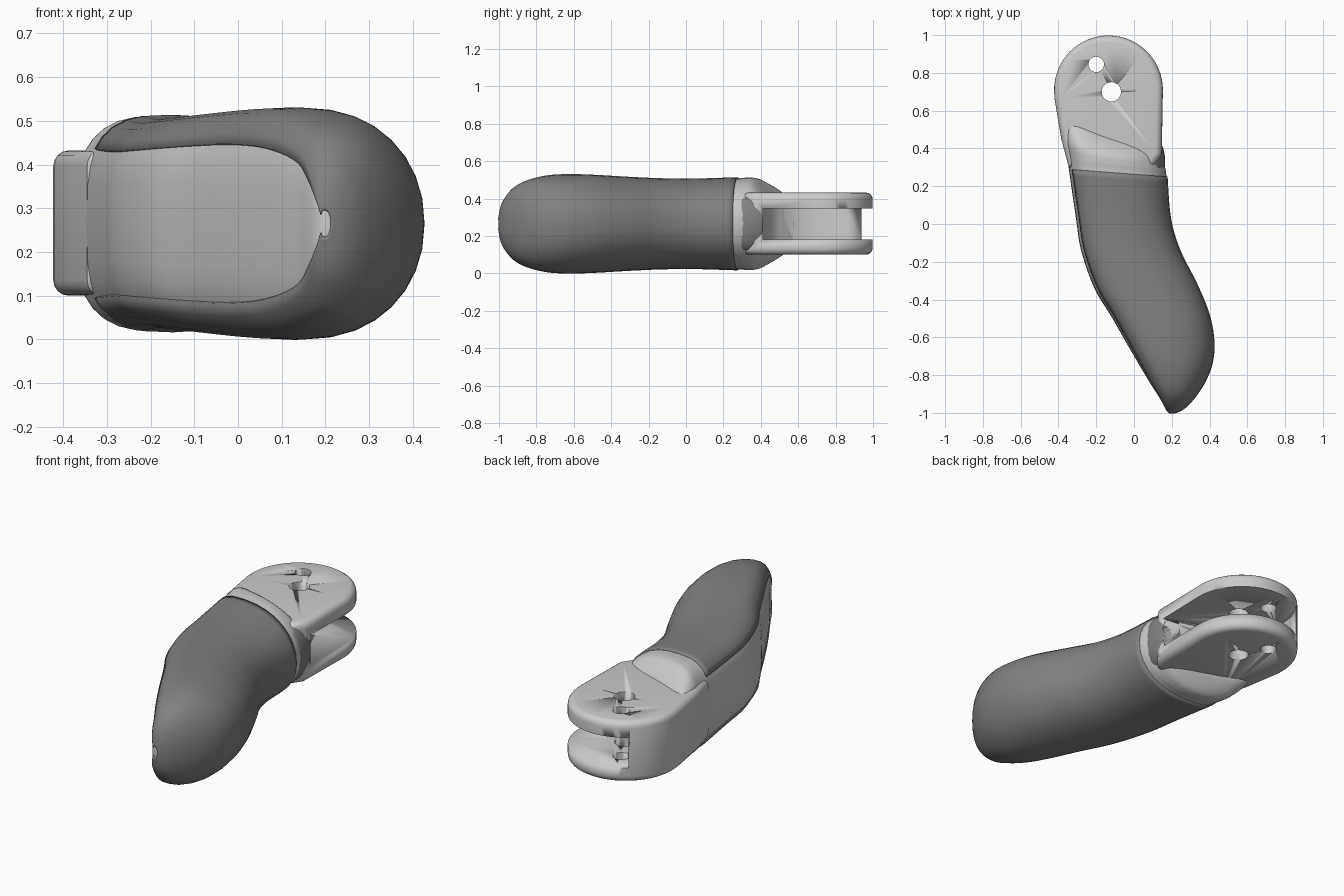
import bpy, bmesh, math
from mathutils import Vector

if "Cube" in bpy.data.objects:
    bpy.data.objects.remove(bpy.data.objects["Cube"])

MID = 0.265
dark = bpy.data.materials.new("dark_grip")
dark.diffuse_color = (0.22, 0.22, 0.22, 1)
dark.use_nodes = True
dark.node_tree.nodes["Principled BSDF"].inputs["Base Color"].default_value = dark.diffuse_color


def finish(name, bm, angle=35):
    bmesh.ops.recalc_face_normals(bm, faces=bm.faces)
    me = bpy.data.meshes.new(name)
    bm.to_mesh(me)
    bm.free()
    ob = bpy.data.objects.new(name, me)
    bpy.context.collection.objects.link(ob)
    bpy.ops.object.select_all(action='DESELECT')
    ob.select_set(True)
    bpy.context.view_layer.objects.active = ob
    bpy.ops.object.shade_smooth_by_angle(angle=math.radians(angle))
    return ob


def apply(ob, kind, **props):
    m = ob.modifiers.new(kind, kind)
    for k, v in props.items():
        setattr(m, k, v)
    bpy.context.view_layer.objects.active = ob
    bpy.ops.object.modifier_apply(modifier=m.name)


def spline(rows, steps=5):
    out = []
    for i in range(len(rows) - 1):
        a, b, c, d = (rows[max(0, min(len(rows) - 1, i + k))] for k in (-1, 0, 1, 2))
        for s in range(steps):
            t = s / steps
            out.append([q + 0.5 * t * (r - p + t * (2*p - 5*q + 4*r - w + t * (3*(q - r) + w - p)))
                        for p, q, r, w in zip(a, b, c, d)])
    return out + [list(rows[-1])]


def section(row, k, n=32):
    # flat-ish back (left), fully round front (right)
    lx, ly, rx, ry, h, bow = row
    a = 2 * math.pi * k / n
    c, s = math.cos(a), math.sin(a)
    e = 2.15 if c > 0 else 3.2
    u = 0.38 + (0.62 if c > 0 else -0.38) * abs(c) ** (2 / e)
    v = math.copysign(abs(s) ** (2 / e), s)
    y = ly + (ry - ly) * u - bow * 4 * u * (1 - u)
    return Vector((lx + (rx - lx) * u, y, MID + h * v))


def loft(rows, ks, closed):
    bm = bmesh.new()
    rings = [[bm.verts.new(section(r, k)) for k in ks] for r in rows]
    n = len(ks)
    for a, b in zip(rings, rings[1:]):
        for i in range(n if closed else n - 1):
            j = (i + 1) % n
            bm.faces.new((a[i], a[j], b[j], b[i]))
    if closed:
        bm.faces.new(rings[0])
        bm.faces.new(rings[-1])
    return bm


def prism(pts, z0, z1, bevel=0):
    bm = bmesh.new()
    f = bm.faces.new([bm.verts.new((x, y, z0)) for x, y in pts])
    ext = bmesh.ops.extrude_face_region(bm, geom=[f])['geom']
    bmesh.ops.translate(bm, vec=(0, 0, z1 - z0),
                        verts=[g for g in ext if isinstance(g, bmesh.types.BMVert)])
    if bevel:
        rim = [e for e in bm.edges if abs(e.verts[0].co.z - e.verts[1].co.z) < 1e-5]
        bmesh.ops.bevel(bm, geom=rim, offset=bevel, segments=4, profile=0.5, affect='EDGES')
    return bm


def circle(x, y, r, a0=0, a1=360, n=32):
    return [(x + r * math.cos(math.radians(a0 + (a1 - a0) * i / n)),
             y + r * math.sin(math.radians(a0 + (a1 - a0) * i / n))) for i in range(n)]


# stations: back x, y, front x, y, half height, bow
upper = [(-.395, .60, .145, .45, .15, .06), (-.39, .55, .15, .41, .19, .05),
         (-.372, .44, .155, .36, .24, .03), (-.355, .36, .165, .30, .247, .01)]
lower = [(-.345, .29, .172, .25, .243, 0), (-.31, .05, .19, .03, .236, 0),
         (-.28, -.14, .24, -.14, .238, 0), (-.21, -.34, .33, -.32, .247, 0),
         (-.12, -.49, .395, -.48, .256, 0), (-.04, -.63, .42, -.62, .26, 0),
         (.03, -.75, .412, -.73, .253, 0), (.09, -.85, .38, -.82, .23, 0),
         (.135, -.92, .335, -.895, .195, 0), (.16, -.965, .285, -.955, .14, 0),
         (.175, -.987, .245, -.985, .09, 0), (.19, -.998, .212, -.998, .03, 0)]

# lever body
body = finish("lever_body", loft(spline(upper + lower), range(32), True))

# dark grip wrapped round the front, leaving the back strip open
grip = finish("grip_cover", loft(spline(lower), range(-13, 14), False))
apply(grip, 'SOLIDIFY', thickness=0.012, offset=0)

# grip tongue at the root of the slot
bm = bmesh.new()
bmesh.ops.create_uvsphere(bm, u_segments=32, v_segments=16, radius=1)
bmesh.ops.scale(bm, vec=(.075, .14, .15), verts=bm.verts)
bmesh.ops.translate(bm, vec=(.09, .33, MID), verts=bm.verts)
tongue = finish("grip_tongue", bm)

# fork head
outline = circle(-.135, .71, .288, 0, 188) + [(-.42, .66), (-.385, .45), (-.345, .3), (.10, .3), (.147, .37)]
head = finish("fork_head", prism(outline, .10, .432, .035))

# slot and pivot holes
slot = finish("slot_cutter", prism(
    [(-.31, 1.1), (-.31, .94), (-.35, .85), (-.365, .72), (-.35, .6), (-.30, .5),
     (-.22, .44), (-.1, .415), (.3, .41), (.3, 1.1)], .182, .347))
holes = [finish("hole_cutter", prism(circle(x, y, r), -.2, .8))
         for x, y, r in [(-.12, .70, .051), (-.20, .845, .041)]]
for ob, cutters in ((head, [slot] + holes), (body, [slot]), (tongue, [slot])):
    for c in cutters:
        apply(ob, 'BOOLEAN', operation='DIFFERENCE', object=c, solver='EXACT')
for c in [slot] + holes:
    bpy.data.objects.remove(c)

for ob in (grip, tongue):
    ob.data.materials.append(dark)
